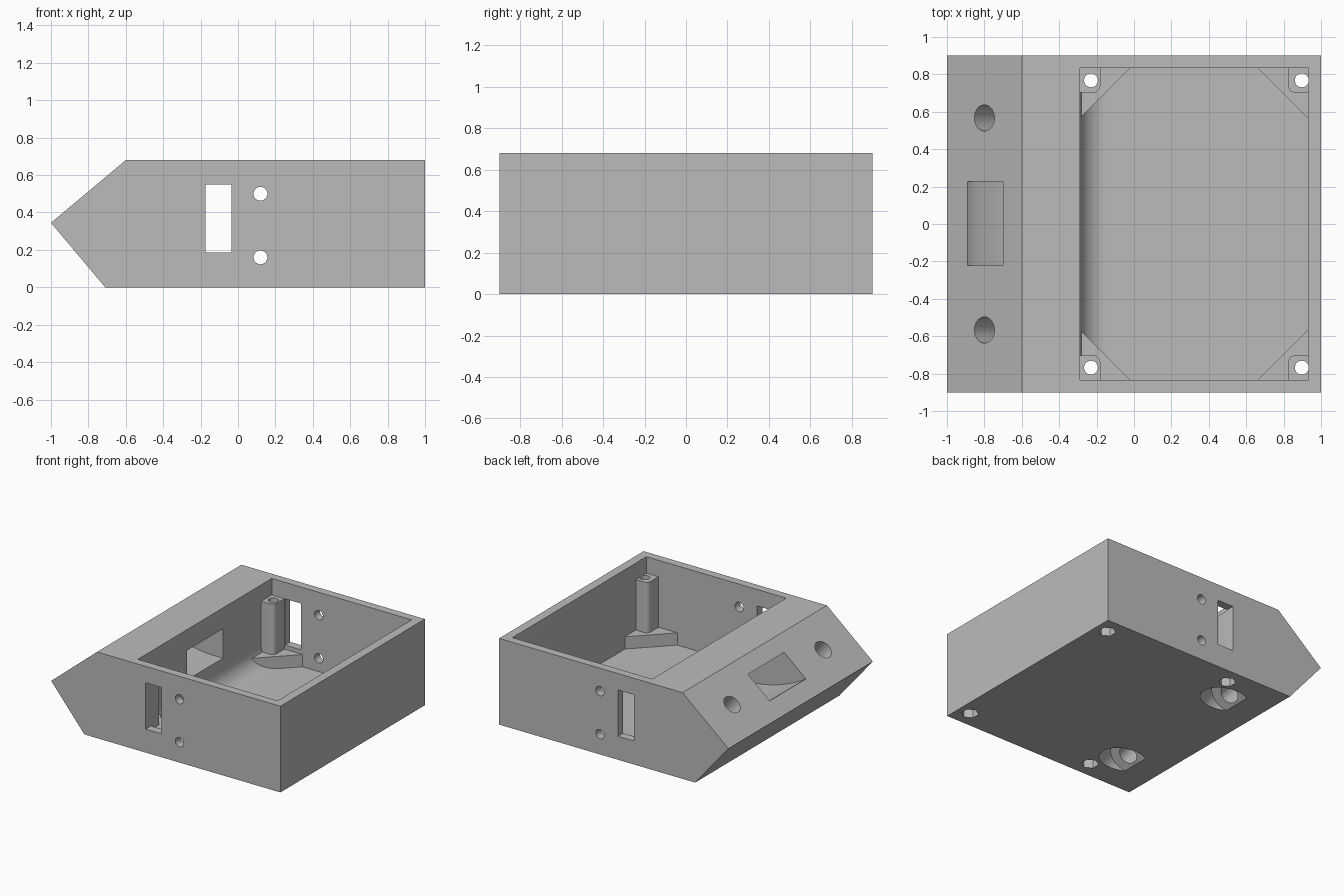
import bpy, bmesh
from math import sin, cos, pi
from mathutils import Matrix, Vector

old = bpy.data.objects.get("Cube")
if old:
    bpy.data.objects.remove(old, do_unlink=True)

grey = bpy.data.materials.new("plain grey")
grey.use_nodes = True
colour = (0.5, 0.5, 0.5, 1)
grey.diffuse_color = colour
grey.node_tree.nodes["Principled BSDF"].inputs["Base Color"].default_value = colour


def make_object(name, bm):
    bmesh.ops.recalc_face_normals(bm, faces=bm.faces[:])
    mesh = bpy.data.meshes.new(name)
    bm.to_mesh(mesh)
    bm.free()
    mesh.materials.append(grey)
    obj = bpy.data.objects.new(name, mesh)
    bpy.context.collection.objects.link(obj)
    return obj


def prism(name, outline, lo, hi, axis):
    """Extrude an outline along y (outline in x, z) or along z (outline in x, y)."""
    bm = bmesh.new()
    place = (lambda a, b: (a, lo, b)) if axis == "y" else (lambda a, b: (a, b, lo))
    face = bm.faces.new([bm.verts.new(place(a, b)) for a, b in outline])
    grown = bmesh.ops.extrude_face_region(bm, geom=[face])["geom"]
    step = Vector((0, hi - lo, 0)) if axis == "y" else Vector((0, 0, hi - lo))
    bmesh.ops.translate(bm, vec=step, verts=[v for v in grown if isinstance(v, bmesh.types.BMVert)])
    return make_object(name, bm)


def rod(name, start, end, radius, sides=40):
    start, end = Vector(start), Vector(end)
    way = end - start
    turn = way.to_track_quat("Z", "Y").to_matrix().to_4x4()
    bm = bmesh.new()
    bmesh.ops.create_cone(bm, cap_ends=True, segments=sides, radius1=radius, radius2=radius,
                          depth=way.length, matrix=Matrix.Translation((start + end) / 2) @ turn)
    return make_object(name, bm)


def combine(target, tool, operation="DIFFERENCE"):
    """Apply a boolean and remove the tool."""
    tool.hide_render = True
    mod = target.modifiers.new("shape", "BOOLEAN")
    mod.operation, mod.object, mod.solver = operation, tool, "EXACT"
    bpy.context.view_layer.update()
    graph = bpy.context.evaluated_depsgraph_get()
    result = bpy.data.meshes.new_from_object(target.evaluated_get(graph))
    target.modifiers.clear()
    target.data = result
    bpy.data.objects.remove(tool, do_unlink=True)


# Wedge-nosed case body
body = prism("case_body", [(-1, .345), (-.6, .68), (1, .68), (1, 0), (-.71, 0)], -.9, .9, "y")

# Open compartment with a rounded floor edge beside the nose
left, right, side, floor, r = -.29, .93, .835, .055, .15
arc = [(left + r - r * cos(i * pi / 24), floor + r - r * sin(i * pi / 24)) for i in range(13)]
combine(body, prism("compartment", [(right, floor), (right, .8), (left, .8)] + arc, -side, side, "y"))

# Corner gussets and screw posts
e = .03
for wall, inward, width in ((left, 1, .11), (right, -1, .105)):
    for s in (1, -1):
        tri = [(-e, -e), (.27 + e, -e), (-e, .27 + e)]
        combine(body, prism("gusset", [(wall + inward * u, s * (side - v)) for u, v in tri],
                            .02, .152, "z"), "UNION")
        depth, c = .132, .035
        curve = [(width - c + c * cos(i * pi / 12), depth - c + c * sin(i * pi / 12)) for i in range(7)]
        post = [(-e, depth), (-e, -e), (width, -e)] + curve
        combine(body, prism("post", [(wall + inward * u, s * (side - v)) for u, v in post],
                            .03, .55, "z"), "UNION")

# Screw holes with hexagonal nut pockets underneath
for x in (-.23, .897):
    for s in (1, -1):
        y = s * .768
        combine(body, rod("screw_hole", (x, y, -.1), (x, y, .75), .037))
        combine(body, rod("nut_pocket", (x, y, -.1), (x, y, .1), .064, 6))

# Tilted nose holes with wide counterbores from below
mouth, along = Vector((-.8, 0, .5125)), Vector((.642, 0, -.767))
for s in (1, -1):
    start = mouth + Vector((0, s * .567, 0))
    combine(body, rod("nose_hole", start - along * .15, start + along * .65, .07))
    combine(body, rod("counterbore", start + along * .593, start + along * .95, .146))

# Curved rectangular channel from the nose into the compartment
xs = [-.89 + i * .51 / 10 for i in range(11)]
low = [(x, .283 + .59 * (x + .38) ** 2) for x in xs]
tops = [-.38 - i * .32 / 8 for i in range(9)]
high = [(x, .515 + .79 * (x + .38) ** 2) for x in tops]
channel = [(-.954, .514)] + low + [(-.25, .283), (-.25, .515)] + high + [(-.764, .673)]
combine(body, prism("nose_channel", channel, -.223, .228, "y"))

# Side slots and mounting holes through both walls
slot = [(-.175, .185), (-.036, .185), (-.036, .55), (-.175, .55)]
for s in (1, -1):
    y0, y1 = sorted((s * .8, s * 1.0))
    combine(body, prism("side_slot", slot, y0, y1, "y"))
    for z in (.16, .5):
        combine(body, rod("side_hole", (.12, y0, z), (.12, y1, z), .037))

# Smooth the round parts, keep the edges sharp
bpy.ops.object.select_all(action="DESELECT")
body.select_set(True)
bpy.context.view_layer.objects.active = body
bpy.ops.object.shade_smooth_by_angle(angle=pi / 6)
